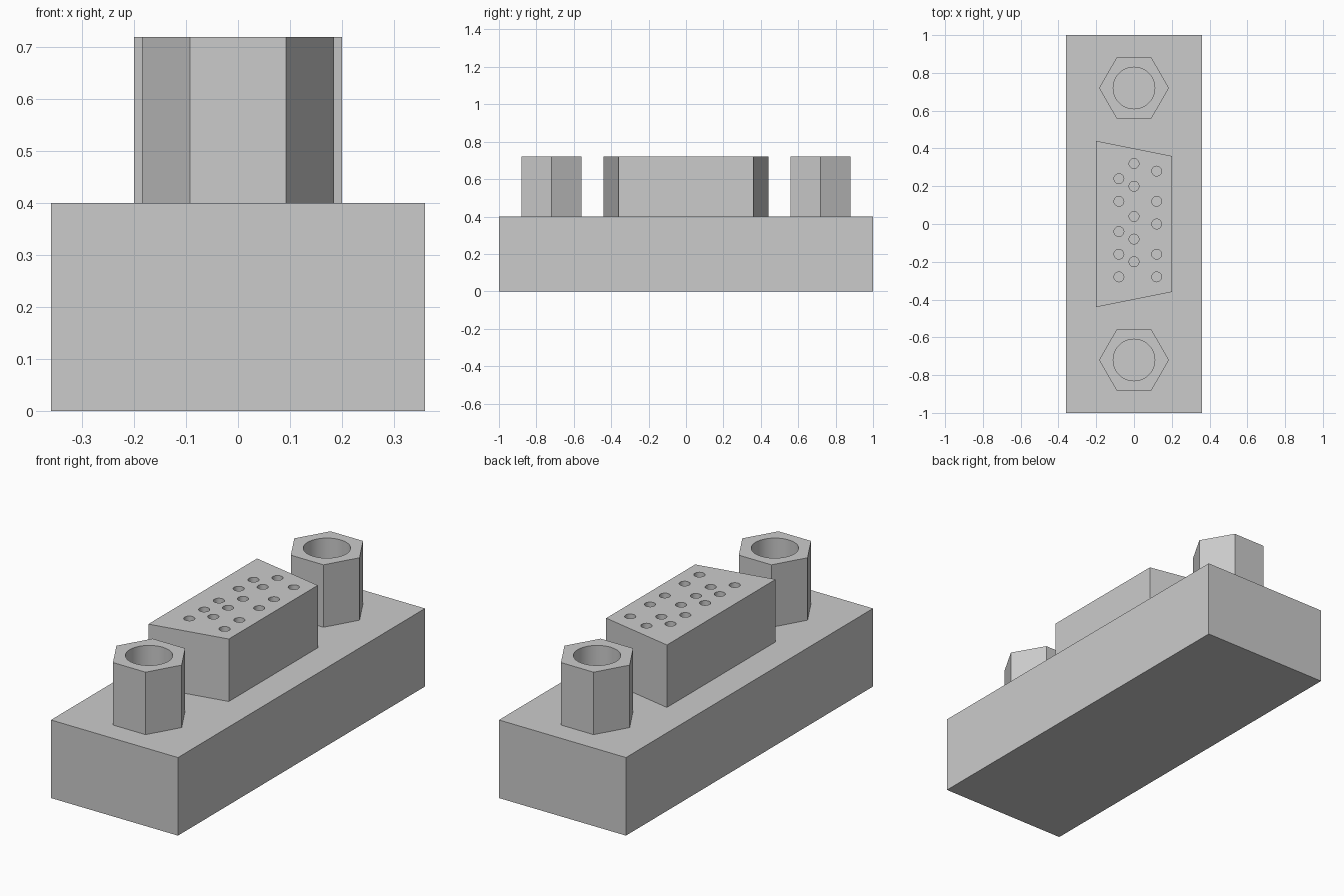
import bpy
import bmesh
from math import cos, sin, pi, radians
from mathutils import Vector

if "Cube" in bpy.data.objects:
    bpy.data.objects.remove(bpy.data.objects["Cube"])

GREY = (0.6, 0.6, 0.6, 1.0)
grey = bpy.data.materials.new("plain grey")
grey.use_nodes = True
grey.diffuse_color = GREY
grey.node_tree.nodes["Principled BSDF"].inputs["Base Color"].default_value = GREY


def circle(x, y, radius, sides):
    return [(x + radius * cos(2 * pi * i / sides), y + radius * sin(2 * pi * i / sides))
            for i in range(sides)]


def prism(name, outline, bottom, top, holes=()):
    """Extrude an outline upwards, leaving the holes open."""
    bm = bmesh.new()
    edges = []
    for loop in (outline, *holes):
        verts = [bm.verts.new((x, y, bottom)) for x, y in loop]
        edges += [bm.edges.new((a, b)) for a, b in zip(verts, verts[1:] + verts[:1])]
    bmesh.ops.triangle_fill(bm, use_beauty=True, edges=edges, normal=Vector((0, 0, 1)))
    grown = bmesh.ops.extrude_face_region(bm, geom=bm.faces[:])["geom"]
    raised = [g for g in grown if isinstance(g, bmesh.types.BMVert)]
    bmesh.ops.translate(bm, verts=raised, vec=(0, 0, top - bottom))
    bmesh.ops.recalc_face_normals(bm, faces=bm.faces[:])
    mesh = bpy.data.meshes.new(name)
    bm.to_mesh(mesh)
    bm.free()
    mesh.materials.append(grey)
    obj = bpy.data.objects.new(name, mesh)
    bpy.context.collection.objects.link(obj)
    bpy.ops.object.select_all(action="DESELECT")
    obj.select_set(True)
    bpy.context.view_layer.objects.active = obj
    bpy.ops.object.shade_smooth_by_angle(angle=radians(30))
    return obj


BASE_TOP, TOP = 0.40, 0.72

# Base block
prism("base", [(-0.36, -1), (0.36, -1), (0.36, 1), (-0.36, 1)], 0, BASE_TOP)

# Tapered socket block with three columns of pin holes
pin_columns = {
    -0.08: (0.24, 0.12, -0.04, -0.16, -0.28),
    0.0: (0.32, 0.20, 0.04, -0.08, -0.20),
    0.12: (0.28, 0.12, 0.0, -0.16, -0.28),
}
pin_holes = [circle(x, y, 0.026, 24) for x, ys in pin_columns.items() for y in ys]
prism("socket_block", [(-0.2, -0.44), (0.2, -0.36), (0.2, 0.36), (-0.2, 0.44)],
      BASE_TOP, TOP, pin_holes)

# Hexagonal screw posts with round bores
for name, y in (("front_screw_post", -0.72), ("back_screw_post", 0.72)):
    prism(name, circle(0, y, 0.185, 6), BASE_TOP, TOP, [circle(0, y, 0.11, 48)])
